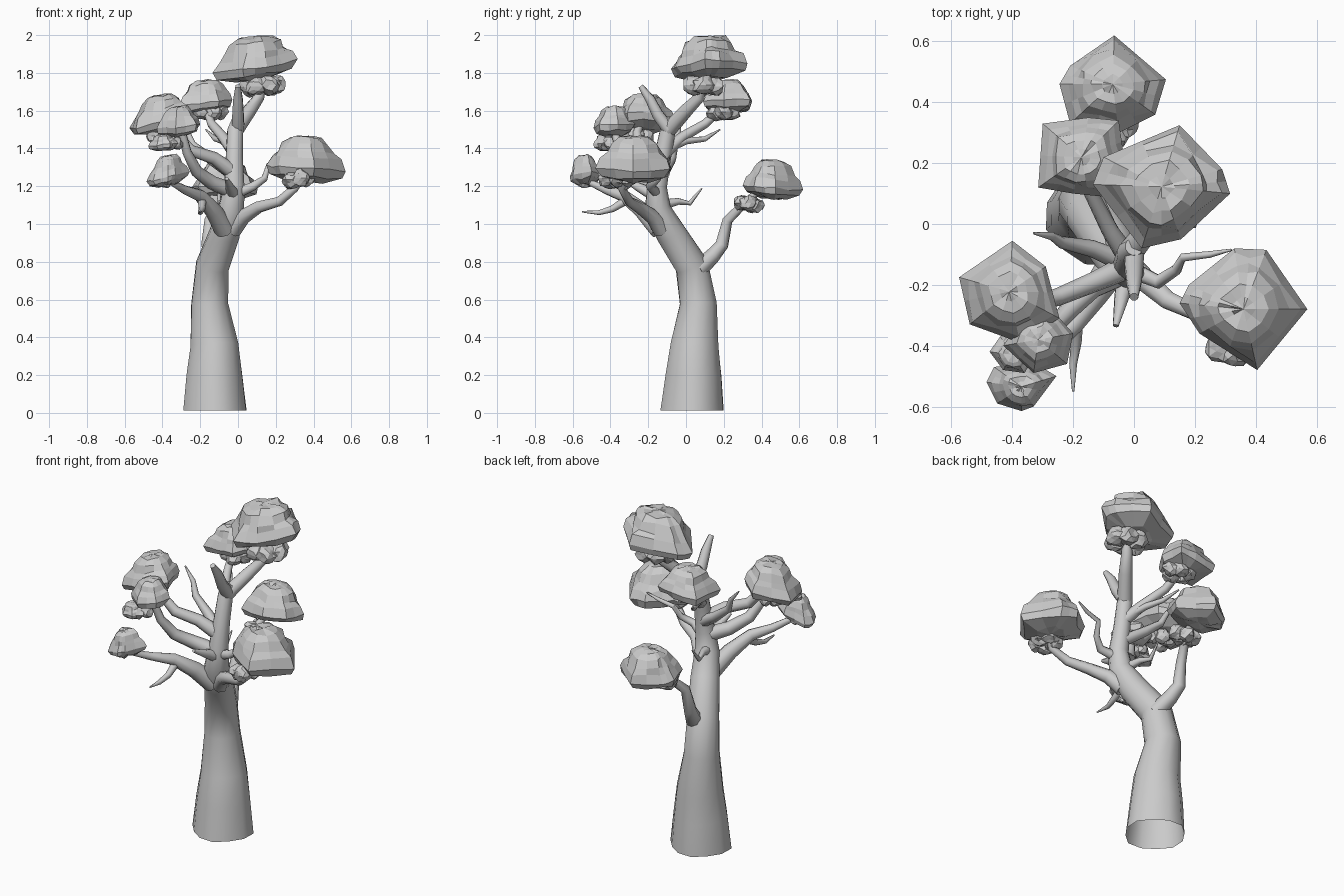
import bpy, bmesh, math, random
from mathutils import Vector

random.seed(4)
grey = bpy.data.materials.new("plain grey")
grey.diffuse_color = (0.6, 0.6, 0.6, 1)


def finish(name, bm, smooth):
    me = bpy.data.meshes.new(name)
    bm.to_mesh(me)
    bm.free()
    ob = bpy.data.objects.new(name, me)
    bpy.context.collection.objects.link(ob)
    me.materials.append(grey)
    if smooth:
        bpy.context.view_layer.objects.active = ob
        ob.select_set(True)
        bpy.ops.object.shade_smooth_by_angle(angle=math.radians(50))
        ob.select_set(False)
    return ob


def tube(name, path, sides=8, foot=False):
    """Sweep a round section along (x, y, z, radius) points; a foot is level, lobed and open."""
    bm = bmesh.new()
    pts = [Vector(p[:3]) for p in path]
    side = Vector((1, 0.3, 0.1))
    rings = []
    for i, p in enumerate(pts):
        t = (pts[min(i + 1, len(pts) - 1)] - pts[max(i - 1, 0)]).normalized()
        if foot and i == 0:
            t = Vector((0, 0, 1))
        side = (side - t * side.dot(t)).normalized()
        up = t.cross(side)
        ring = []
        for k in range(sides):
            a = 2 * math.pi * k / sides
            r = path[i][3]
            if foot and i < 3:
                r *= 1 + 0.05 * (1 - i / 3) * math.cos(4 * a + 0.6)
            ring.append(bm.verts.new(p + r * (side * math.cos(a) + up * math.sin(a))))
        rings.append(ring)
    for a, b in zip(rings, rings[1:]):
        for k in range(sides):
            n = (k + 1) % sides
            bm.faces.new((a[k], a[n], b[n], b[k]))
    if not foot:
        bm.faces.new(rings[0][::-1])
    bm.faces.new(rings[-1])
    return finish(name, bm, True)


def leaf_clump(name, outline, low, rim, top, tilt=(0, 0)):
    """Faceted stepped crown over an angular rim outline."""
    n = len(outline)
    cx = (min(p[0] for p in outline) + max(p[0] for p in outline)) / 2
    cy = (min(p[1] for p in outline) + max(p[1] for p in outline)) / 2
    edge = []
    for i, p in enumerate(outline):
        q = outline[(i + 1) % n]
        edge.append((p[0] - cx, p[1] - cy))
        edge.append(((p[0] + q[0]) / 2 - cx, (p[1] + q[1]) / 2 - cy))
    n *= 2
    h = top - rim
    # scale and height of each ring, from the underside to the crown
    levels = [(0.45, low), (0.9, rim - (rim - low) * 0.6), (1.0, rim),
              (0.87, rim + h * 0.3), (0.74, rim + h * 0.5), (0.62, rim + h * 0.78),
              (0.42, rim + h * 0.95), (0.2, top - 0.004)]
    bm = bmesh.new()
    rings = []
    for i, (s, z) in enumerate(levels):
        ring = []
        flat = 1 if i < 4 else 0.7
        for x, y in edge:
            j = 1 if s == 1 else random.uniform(0.93, 1.07)
            d = math.hypot(x, y)
            if i > 3:  # crown is rounder than the rim
                mean = sum(math.hypot(*e) for e in edge) / n
                j *= 0.5 + 0.5 * mean / d
            lean = (x * tilt[0] + y * tilt[1]) * s * flat
            ring.append(bm.verts.new((cx + x * s * j, cy + y * s * j,
                                      z + lean + random.uniform(-0.05, 0.05) * h)))
        rings.append(ring)
    for a, b in zip(rings, rings[1:]):
        for k in range(n):
            m = (k + 1) % n
            bm.faces.new((a[k], a[m], b[m], b[k]))
    for ring, z in ((rings[0], low), (rings[-1], top)):
        c = bm.verts.new((cx, cy, z))
        for k in range(n):
            bm.faces.new((ring[k], ring[(k + 1) % n], c))
    bmesh.ops.recalc_face_normals(bm, faces=bm.faces)
    return finish(name, bm, False)


def under_tuft(name, centre, spread, r, count=5):
    """Ragged cluster of overlapping lumps below a leaf clump."""
    bm = bmesh.new()
    for i in range(count):
        a = 2 * math.pi * i / count
        c = Vector(centre) + Vector((spread[0] * math.cos(a), spread[1] * math.sin(a),
                                     random.uniform(-0.012, 0.012)))
        geo = bmesh.ops.create_icosphere(bm, subdivisions=2, radius=r)
        for v in geo["verts"]:
            v.co *= random.uniform(0.8, 1.2)
            v.co.z *= 0.9
            v.co += c
    return finish(name, bm, False)


# Trunk, flared at the foot and leaning forward higher up
tube("trunk", [(-.122, .032, .012, .168), (-.125, .04, .2, .15), (-.125, .045, .36, .13),
               (-.15, .065, .58, .1), (-.135, .03, .78, .09), (-.07, -.08, .95, .082),
               (-.035, -.15, 1.08, .07), (-.02, -.155, 1.2, .055), (-.02, -.125, 1.35, .046),
               (-.015, -.095, 1.5, .042), (.0, -.075, 1.56, .03)], 12, True)

# Main limbs that carry leaves
tube("top_limb", [(-.01, -.09, 1.5, .042), (.06, .0, 1.6, .037), (.11, .07, 1.67, .03), (.12, .09, 1.78, .025)])
tube("back_limb", [(-.1, .06, .755, .05), (-.14, .14, .83, .042), (-.16, .19, .89, .036),
                   (-.15, .22, 1.02, .028), (-.11, .3, 1.1, .023), (-.08, .4, 1.19, .018)])
tube("right_limb", [(-.03, -.13, .97, .05), (.03, -.18, 1.04, .04), (.11, -.25, 1.09, .032),
                    (.22, -.3, 1.12, .026), (.3, -.34, 1.19, .022), (.35, -.3, 1.27, .018)])
tube("low_left_limb", [(-.07, -.14, .97, .055), (-.13, -.23, 1.07, .046), (-.2, -.33, 1.15, .034),
                       (-.28, -.42, 1.18, .024), (-.35, -.51, 1.22, .017), (-.37, -.53, 1.28, .014)])
tube("mid_left_limb", [(-.02, -.15, 1.17, .045), (-.14, -.21, 1.22, .038), (-.22, -.29, 1.28, .032),
                       (-.27, -.35, 1.38, .025), (-.3, -.38, 1.5, .02)])
tube("high_left_limb", [(-.02, -.14, 1.27, .042), (-.13, -.19, 1.35, .034), (-.25, -.24, 1.39, .03),
                        (-.33, -.26, 1.48, .024), (-.4, -.23, 1.57, .02)])
tube("high_back_limb", [(-.02, -.11, 1.38, .036), (-.08, -.02, 1.46, .028), (-.14, .1, 1.53, .024),
                        (-.17, .2, 1.62, .02)])

# Bare twigs and stubs
tube("fork_stub", [(0, -.09, 1.5, .036), (.0, -.15, 1.58, .032), (.0, -.19, 1.66, .027), (.0, -.24, 1.73, .015)])
tube("front_stub", [(-.02, -.16, 1.15, .036), (-.04, -.24, 1.19, .026), (-.06, -.335, 1.24, .01)])
tube("left_twig", [(-.02, -.13, 1.26, .035), (-.14, -.08, 1.34, .028), (-.24, -.06, 1.42, .02),
                   (-.27, -.04, 1.49, .014), (-.33, -.03, 1.56, .004)])
tube("right_twig", [(-.01, -.15, 1.16, .03), (.08, -.19, 1.2, .024), (.14, -.15, 1.24, .018),
                    (.16, -.11, 1.31, .014), (.25, -.1, 1.33, .011), (.32, -.085, 1.36, .004)])
tube("low_back_twig", [(-.05, -.13, 1.1, .03), (-.08, -.04, 1.12, .018), (-.1, .02, 1.11, .013),
                       (-.1, .085, 1.19, .004)])
tube("high_back_twig", [(-.03, -.1, 1.4, .025), (-.08, .0, 1.44, .019), (-.12, .1, 1.45, .014),
                        (-.17, .18, 1.5, .004)])
tube("front_twig", [(-.19, -.31, 1.13, .024), (-.19, -.39, 1.08, .018), (-.2, -.46, 1.06, .013),
                    (-.2, -.55, 1.065, .004)])

# Leaf clumps: rim outline, underside, rim and crown heights, tilt
leaf_clump("top_leaves", [(-.135, .13), (-.1, .22), (.15, .325), (.29, .18), (.316, .1),
                          (.155, -.05), (.025, -.08)], 1.77, 1.835, 1.995, (.15, .04))
leaf_clump("back_leaves", [(-.245, .46), (-.21, .52), (-.065, .62), (.105, .475), (.07, .36),
                           (-.05, .3), (-.21, .33)], 1.135, 1.19, 1.34, (0, -.08))
leaf_clump("high_back_leaves", [(-.315, .12), (-.3, .33), (-.15, .35), (-.05, .34), (-.03, .2),
                                (-.1, .09), (-.2, .1)], 1.59, 1.645, 1.765, (.1, 0))
leaf_clump("high_left_leaves", [(-.575, -.175), (-.4, -.055), (-.29, -.14), (-.245, -.31),
                                (-.375, -.39), (-.54, -.33)], 1.49, 1.55, 1.685, (.28, .05))
leaf_clump("mid_left_leaves", [(-.43, -.4), (-.37, -.31), (-.28, -.27), (-.2, -.36), (-.22, -.46),
                               (-.33, -.49)], 1.465, 1.52, 1.625, (.1, .05))
leaf_clump("small_left_leaves", [(-.475, -.42), (-.44, -.37), (-.36, -.37), (-.325, -.43), (-.36, -.49),
                                 (-.43, -.48)], 1.39, 1.42, 1.475, (.1, 0))
leaf_clump("low_left_leaves", [(-.485, -.52), (-.46, -.47), (-.33, -.455), (-.255, -.5),
                               (-.33, -.6), (-.37, -.615), (-.45, -.59)], 1.21, 1.25, 1.365, (.25, 0))
leaf_clump("right_leaves", [(.15, -.26), (.18, -.2), (.33, -.08), (.435, -.085), (.57, -.28),
                            (.405, -.48), (.215, -.36)], 1.225, 1.295, 1.465, (-.06, 0))

# Rough tufts under the clumps
under_tuft("top_tuft", (.13, .09, 1.735), (.07, .06), .056, 6)
under_tuft("back_tuft", (-.08, .33, 1.11), (.05, .035), .046)
under_tuft("high_back_tuft", (-.15, .2, 1.595), (.055, .045), .046)
under_tuft("high_left_tuft", (-.4, -.26, 1.475), (.045, .045), .046)
under_tuft("mid_left_tuft", (-.36, -.4, 1.435), (.03, .03), .04, 4)
under_tuft("low_left_tuft", (-.37, -.52, 1.225), (.025, .025), .028, 3)
under_tuft("right_tuft", (.32, -.37, 1.235), (.04, .06), .05)
